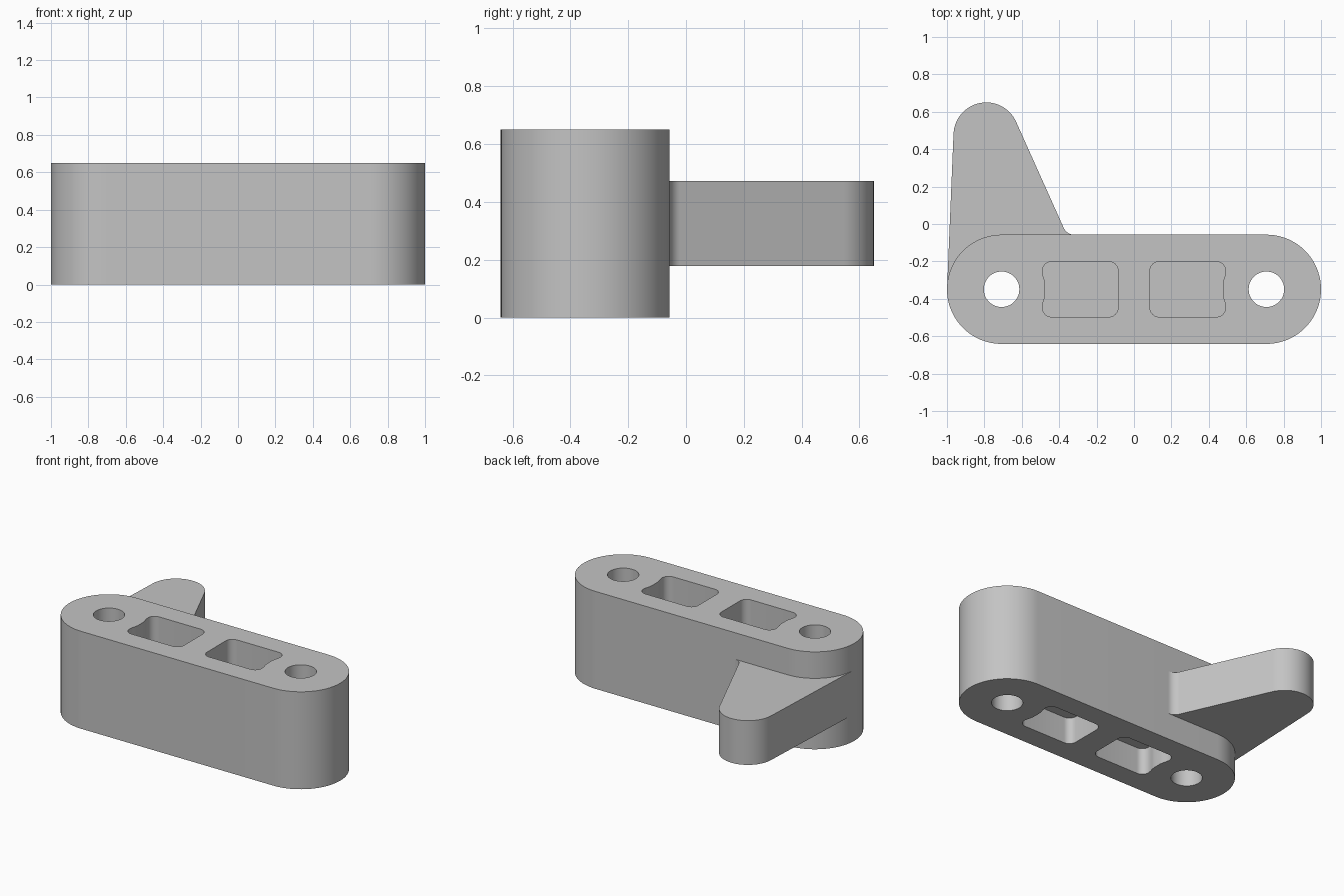
import bpy, bmesh
from math import cos, sin, radians

cube = bpy.data.objects.get("Cube")
if cube:
    bpy.data.objects.remove(cube)

grey = bpy.data.materials.new("plain_grey")
grey.use_nodes = True
colour = (0.55, 0.55, 0.55, 1)
grey.diffuse_color = colour
grey.node_tree.nodes["Principled BSDF"].inputs["Base Color"].default_value = colour

HEIGHT = 0.65
WEB_LOW, WEB_HIGH = 0.178, 0.473   # shared by the lug and the pocket floors
MID_Y, END_X, END_R = -0.349, 0.708, 0.292


def arc(cx, cy, r, start, end, steps=12):
    """Points on an arc, angles in degrees."""
    angles = [radians(start + (end - start) * i / steps) for i in range(steps + 1)]
    return [(cx + r * cos(a), cy + r * sin(a)) for a in angles]


def prism(name, outline, low, high):
    """Extrude a flat outline between two heights."""
    bm = bmesh.new()
    face = bm.faces.new([bm.verts.new((x, y, low)) for x, y in outline])
    grown = bmesh.ops.extrude_face_region(bm, geom=[face])["geom"]
    top = [v for v in grown if isinstance(v, bmesh.types.BMVert)]
    bmesh.ops.translate(bm, verts=top, vec=(0, 0, high - low))
    bmesh.ops.recalc_face_normals(bm, faces=bm.faces)
    mesh = bpy.data.meshes.new(name)
    bm.to_mesh(mesh)
    bm.free()
    mesh.materials.append(grey)
    obj = bpy.data.objects.new(name, mesh)
    bpy.context.collection.objects.link(obj)
    return obj


def activate(obj):
    bpy.ops.object.select_all(action="DESELECT")
    obj.select_set(True)
    bpy.context.view_layer.objects.active = obj


def cut(target, cutter):
    """Subtract the cutter and discard it."""
    cutter.hide_render = True
    mod = target.modifiers.new("cut", "BOOLEAN")
    mod.operation = "DIFFERENCE"
    mod.solver = "EXACT"
    mod.object = cutter
    activate(target)
    bpy.ops.object.modifier_apply(modifier=mod.name)
    bpy.data.objects.remove(cutter)


# Main bar with rounded ends
body = prism("body", arc(END_X, MID_Y, END_R, -90, 90, 40)
             + arc(-END_X, MID_Y, END_R, 90, 270, 40), 0, HEIGHT)

# Pocket outline: rounded corners, with the hole-side wall bulging inward
half, r = 0.148, 0.05
pocket = (arc(0.135, half - r, r, 90, 180, 8)
          + arc(0.135, r - half, r, 180, 270, 8)
          + arc(0.44, r - half, r, 270, 360, 8)
          + [(0.486, -0.07), (0.479, -0.05), (0.476, -0.025),
             (0.476, 0.025), (0.479, 0.05), (0.486, 0.07)]
          + arc(0.44, half - r, r, 0, 90, 8))

for side in (-1, 1):
    # Through hole near each end
    hole = arc(side * END_X, MID_Y, 0.095, 0, 352.5, 47)
    cut(body, prism("hole_cutter", hole, -0.1, HEIGHT + 0.1))
    # Blind pockets from above and below, leaving the middle web
    outline = [(side * x, MID_Y + y) for x, y in pocket]
    cut(body, prism("lower_pocket_cutter", outline, -0.1, WEB_LOW))
    cut(body, prism("upper_pocket_cutter", outline, WEB_HIGH, HEIGHT + 0.1))

# Tapered lug with rounded tip and a fillet where it meets the bar
lug = prism("side_lug", [(-0.999, -0.335)]
            + arc(-0.79, 0.475, 0.175, 177.5, 24.2, 32)
            + arc(-0.32, 0.004, 0.061, 204.2, 270, 10)
            + [(-0.32, -0.1)], WEB_LOW, WEB_HIGH)

for obj in (body, lug):
    activate(obj)
    bpy.ops.object.shade_smooth_by_angle(angle=radians(30))
